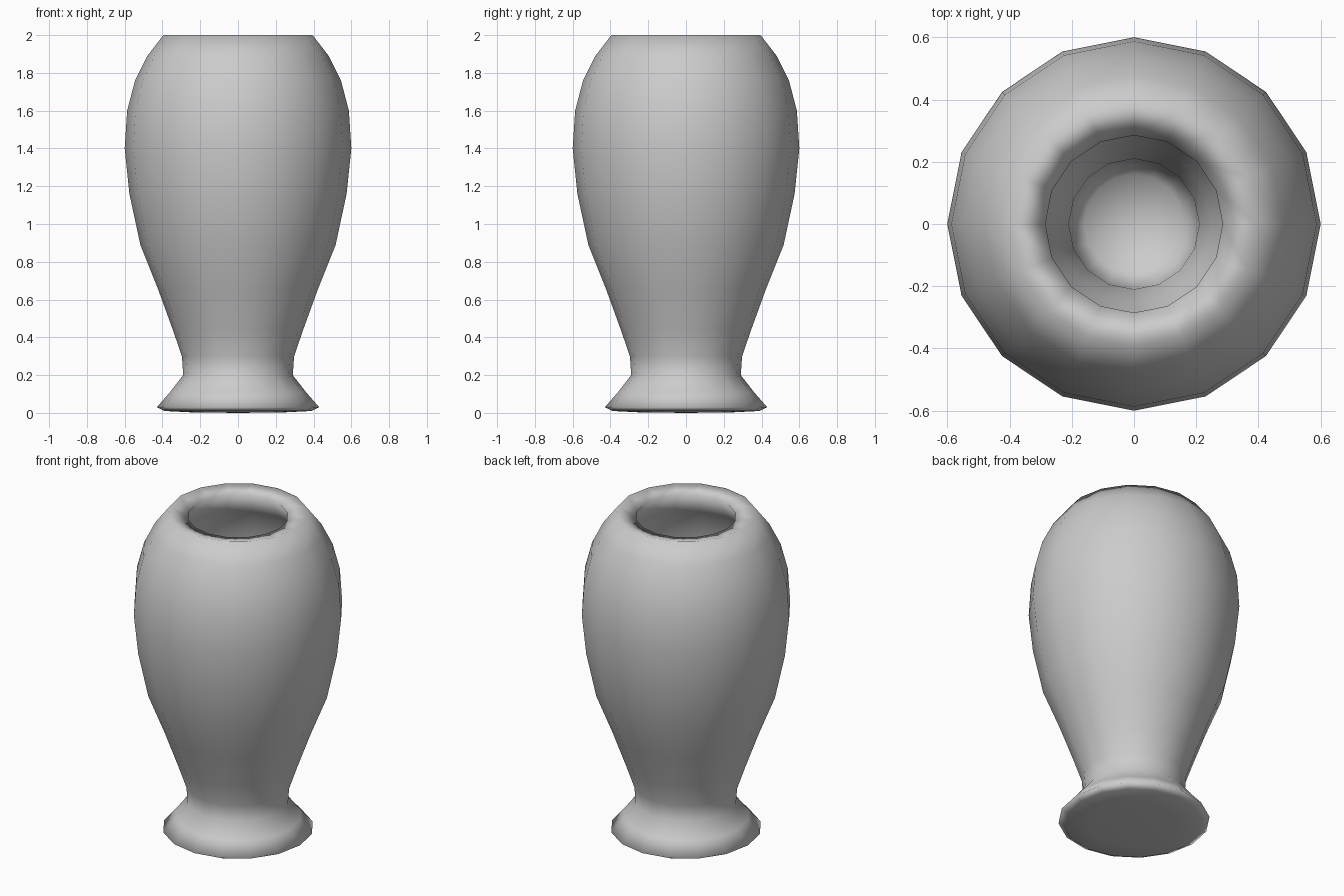
import bpy, bmesh, math

if "Cube" in bpy.data.objects:
    bpy.data.objects.remove(bpy.data.objects["Cube"])

SIDES = 16

# Outer wall (radius, height), from under the foot up to the lip
outer = [(0.25, 0.003), (0.39, 0.01), (0.43, 0.03), (0.36, 0.11), (0.29, 0.20),
         (0.297, 0.30), (0.345, 0.44), (0.425, 0.66), (0.517, 0.89), (0.575, 1.16),
         (0.60, 1.40), (0.587, 1.60), (0.545, 1.76), (0.48, 1.89), (0.395, 2.0)]
# Inner wall from the lip down to the hollow floor
inner = [(0.285, 1.975), (0.40, 1.82), (0.46, 1.70), (0.49, 1.57), (0.50, 1.40),
         (0.477, 1.18), (0.42, 0.92), (0.33, 0.69), (0.25, 0.48), (0.21, 0.33),
         (0.20, 0.19), (0.16, 0.12)]


def lathe(name, profile, bottom_z, floor_z):
    """Spin a profile into closed rings with a centre point at both ends."""
    bm = bmesh.new()
    rings = []
    for r, z in profile:
        rings.append([bm.verts.new((r * math.cos(i * math.tau / SIDES),
                                    r * math.sin(i * math.tau / SIDES), z))
                      for i in range(SIDES)])
    for a, b in zip(rings, rings[1:]):
        for i in range(SIDES):
            j = (i + 1) % SIDES
            bm.faces.new((a[i], a[j], b[j], b[i]))
    for ring, z in ((rings[0], bottom_z), (rings[-1], floor_z)):
        c = bm.verts.new((0, 0, z))
        for i in range(SIDES):
            bm.faces.new((c, ring[i], ring[(i + 1) % SIDES]))
    bmesh.ops.recalc_face_normals(bm, faces=bm.faces)
    for f in bm.faces:
        f.smooth = True
    mesh = bpy.data.meshes.new(name)
    bm.to_mesh(mesh)
    bm.free()
    obj = bpy.data.objects.new(name, mesh)
    bpy.context.collection.objects.link(obj)
    return obj


# Hollow vase with flared foot
lathe("vase", outer + inner, 0.0, 0.10)
